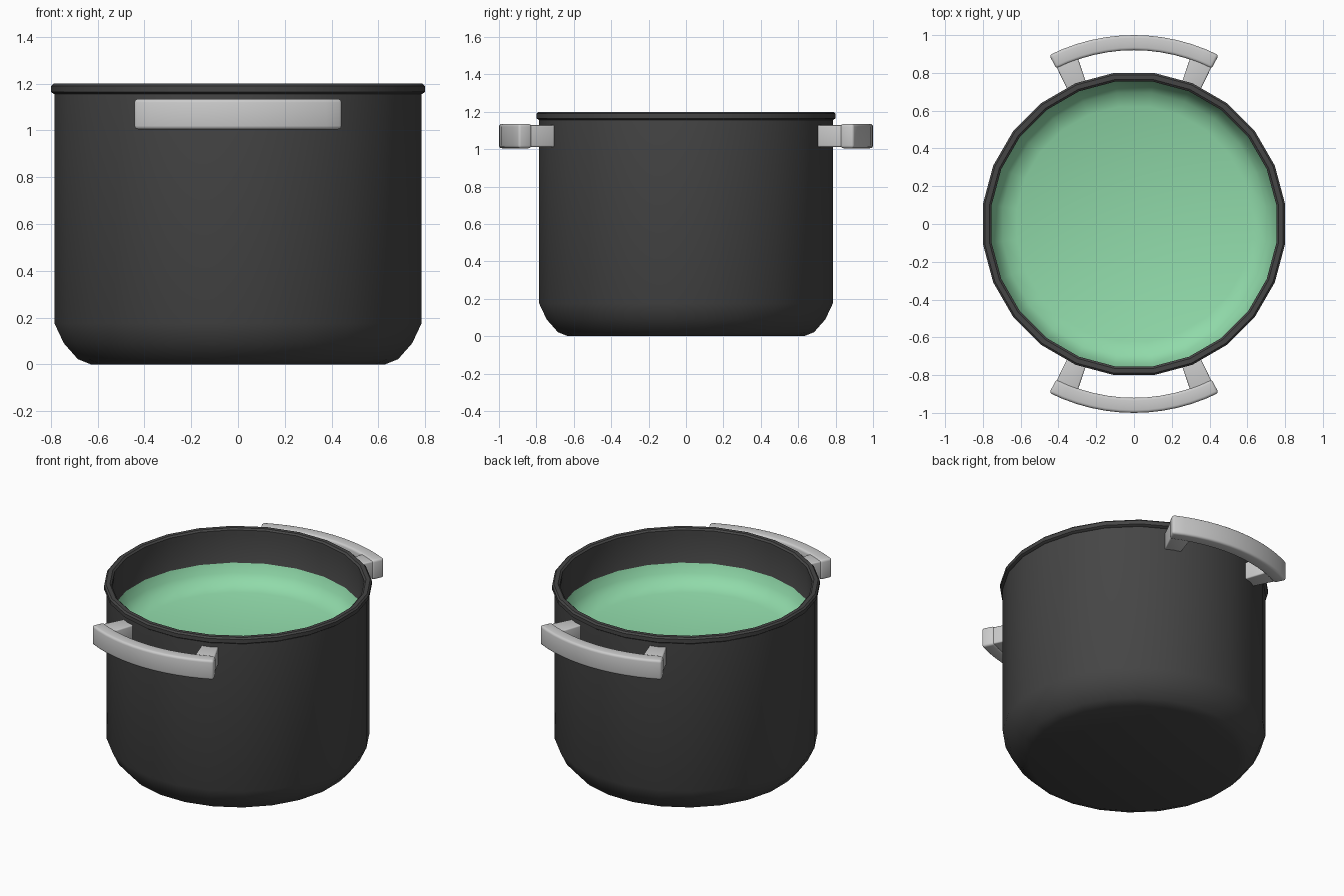
import bpy, bmesh, math
from math import sin, cos, radians

if "Cube" in bpy.data.objects:
    bpy.data.objects.remove(bpy.data.objects["Cube"])

SIDES = 24
K = 1 / cos(math.pi / SIDES)   # measured radii are across flats


def material(name, rgb):
    m = bpy.data.materials.new(name)
    m.diffuse_color = (*rgb, 1)
    m.use_nodes = True
    m.node_tree.nodes["Principled BSDF"].inputs["Base Color"].default_value = m.diffuse_color
    return m


def finish(name, bm, mat=None, bevel=0, angle=40):
    bmesh.ops.recalc_face_normals(bm, faces=bm.faces)
    me = bpy.data.meshes.new(name)
    bm.to_mesh(me)
    bm.free()
    ob = bpy.data.objects.new(name, me)
    bpy.context.collection.objects.link(ob)
    if mat:
        me.materials.append(mat)
    bpy.ops.object.select_all(action='DESELECT')
    ob.select_set(True)
    bpy.context.view_layer.objects.active = ob
    if bevel:
        mod = ob.modifiers.new("soft_edges", 'BEVEL')
        mod.width, mod.segments = bevel, 3
        mod.limit_method = 'ANGLE'
        mod.angle_limit = radians(40)
        bpy.ops.object.modifier_apply(modifier=mod.name)
    bpy.ops.object.shade_smooth_by_angle(angle=radians(angle))
    return ob


def lathe(name, profile, mat, closed=False, flip=False, angle=40):
    bm = bmesh.new()
    rings = []
    for r, z in profile:
        if r == 0:
            rings.append([bm.verts.new((0, 0, z))] * SIDES)
        else:
            rings.append([bm.verts.new((r * K * cos(a), r * K * sin(a), z))
                          for a in (2 * math.pi * (i + .5) / SIDES for i in range(SIDES))])
    for a, b in zip(rings, rings[1:] + (rings[:1] if closed else [])):
        for i in range(SIDES):
            j = (i + 1) % SIDES
            bm.faces.new(list(dict.fromkeys((a[i], a[j], b[j], b[i]))))
    ob = finish(name, bm, mat, angle=angle)
    # open dishes must face upward
    if flip and sum(p.normal.z for p in ob.data.polygons) < 0:
        ob.data.flip_normals()
    return ob


def sector(name, r0, r1, a0, a1, z0, z1, steps, bevel, back):
    """Curved block between two radii and two angles measured from the y axis."""
    bm = bmesh.new()
    s = 1 if back else -1
    angles = [radians(a0 + (a1 - a0) * i / steps) for i in range(steps + 1)]
    rows = [[bm.verts.new((r * sin(a), s * r * cos(a), z))
             for r, z in ((r0, z0), (r1, z0), (r1, z1), (r0, z1))] for a in angles]
    for p, q in zip(rows, rows[1:]):
        for i in range(4):
            j = (i + 1) % 4
            bm.faces.new((p[i], p[j], q[j], q[i]))
    bm.faces.new(rows[0])
    bm.faces.new(rows[-1])
    return finish(name, bm, None, bevel)


dark = material("dark_metal", (0.06, 0.06, 0.06))
green = material("green_soup", (0.28, 0.70, 0.40))

# Pot wall with rounded bottom edge
lathe("pot_body", [(0, 0), (.63, 0), (.685, .022), (.745, .09), (.785, .175), (.785, 1.165),
                   (.755, 1.165), (.755, .95), (.73, .9), (.69, .84), (.62, .8), (0, .8)], dark)

# Rolled rim
lathe("rim", [(.785, 1.155), (.8, 1.165), (.8, 1.19), (.79, 1.2),
              (.765, 1.2), (.754, 1.19), (.754, 1.155)], dark, closed=True)

# Dished contents
lathe("soup", [(.756, .975), (.735, .915), (.695, .865), (.62, .838), (0, .825)],
      green, flip=True, angle=60)

# Two side handles, each a curved grip on two radial legs
for side, back in (("front", False), ("back", True)):
    sector(side + "_handle_grip", .92, 1.0, -26.6, 26.6, 1.005, 1.135, 12, .015, back)
    for end, sgn in (("left", -1), ("right", 1)):
        sector(f"{side}_handle_leg_{end}", .765, .95, sgn * 18.7, sgn * 26.3,
               1.012, 1.128, 1, .008, back)
